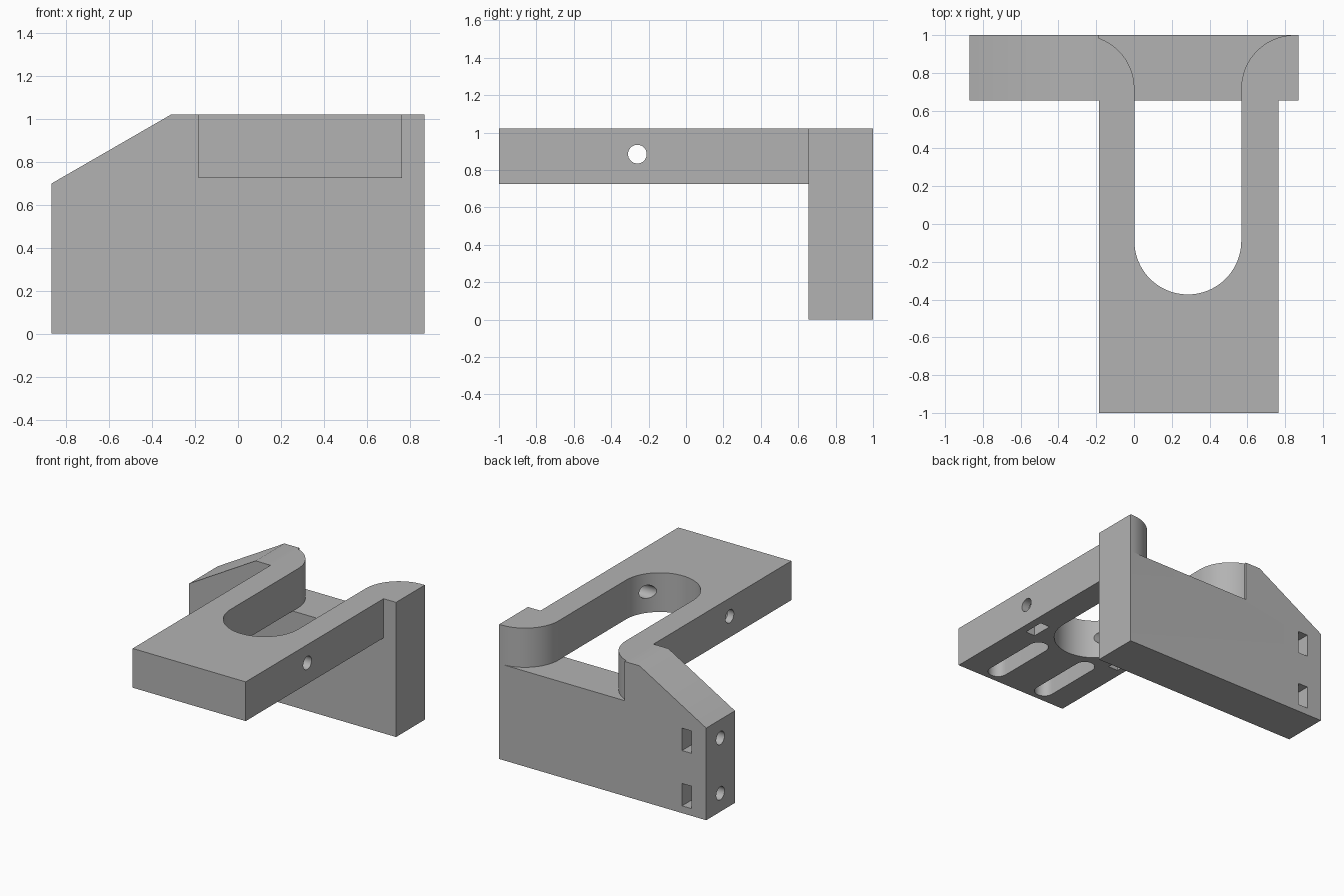
import bpy, bmesh
from math import cos, sin, pi, acos, sqrt, radians

old = bpy.data.objects.get("Cube")
if old:
    bpy.data.objects.remove(old, do_unlink=True)

grey = bpy.data.materials.new("plain_grey")
grey.use_nodes = True
colour = (0.45, 0.45, 0.45, 1)
grey.diffuse_color = colour
grey.node_tree.nodes["Principled BSDF"].inputs["Base Color"].default_value = colour

# Main dimensions
TOP, SHELF = 1.023, 0.725
FRONT_OF_PLATE = 0.655
ARM_L, ARM_R = -0.185, 0.765
MID, R = 0.285, 0.283
FLARE_Y = 1 - R


def prism(name, outline, axis, lo, hi):
    """Extrude a 2D outline along an axis between lo and hi."""
    place = {"X": lambda a, b, t: (t, a, b),
             "Y": lambda a, b, t: (a, t, b),
             "Z": lambda a, b, t: (a, b, t)}[axis]
    bm = bmesh.new()
    ends = [[bm.verts.new(place(a, b, t)) for a, b in outline] for t in (lo, hi)]
    n = len(outline)
    for ring in ends:
        bm.faces.new(ring)
    for i in range(n):
        j = (i + 1) % n
        bm.faces.new((ends[0][i], ends[0][j], ends[1][j], ends[1][i]))
    bmesh.ops.recalc_face_normals(bm, faces=bm.faces)
    mesh = bpy.data.meshes.new(name)
    bm.to_mesh(mesh)
    bm.free()
    mesh.materials.append(grey)
    ob = bpy.data.objects.new(name, mesh)
    bpy.context.collection.objects.link(ob)
    return ob


def arc(cx, cy, r, start, end, n=24):
    return [(cx + r * cos(start + (end - start) * i / n),
             cy + r * sin(start + (end - start) * i / n)) for i in range(n + 1)]


def circle(cx, cy, r):
    return arc(cx, cy, r, 0, 2 * pi, 32)[:-1]


def rect(cx, cy, w, h):
    return [(cx - w / 2, cy - h / 2), (cx + w / 2, cy - h / 2),
            (cx + w / 2, cy + h / 2), (cx - w / 2, cy + h / 2)]


def combine(target, tool, operation):
    """Apply a boolean and remove the tool."""
    mod = target.modifiers.new(operation, "BOOLEAN")
    mod.operation = operation
    mod.solver = "EXACT"
    mod.object = tool
    bpy.ops.object.select_all(action="DESELECT")
    bpy.context.view_layer.objects.active = target
    target.select_set(True)
    bpy.ops.object.modifier_apply(modifier=mod.name)
    bpy.data.objects.remove(tool, do_unlink=True)


# Upright plate with one sloping shoulder, joined to the flat arm
bracket = prism("bracket", [(-0.87, 0), (0.87, 0), (0.87, TOP), (-0.31, TOP), (-0.87, 0.70)],
                "Y", FRONT_OF_PLATE, 1)
arm = prism("arm", [(ARM_L, -1), (ARM_R, -1), (ARM_R, 0.8), (ARM_L, 0.8)], "Z", SHELF, TOP)
combine(bracket, arm, "UNION")

# Long round-ended opening that flares out at the back
left_c, right_c = MID - 2 * R, MID + 2 * R
start = acos((ARM_L - left_c) / R)
opening = [(ARM_L, 1.1)]
opening += arc(left_c, FLARE_Y, R, start, 0)
opening += arc(MID, -0.09, R, pi, 2 * pi, 48)
opening += arc(right_c, FLARE_Y, R, pi, pi / 2)
opening += [(right_c, 1.1)]
combine(bracket, prism("opening_cutter", opening, "Z", SHELF, 1.2), "DIFFERENCE")

# Cross bolt hole through the arm
combine(bracket, prism("arm_hole_cutter", circle(-0.26, 0.885, 0.05), "X", -0.4, 1), "DIFFERENCE")

for side in (-1, 1):
    # Blind round-ended slots under the arm
    x = MID + side * 0.212
    slot = arc(x, -0.45, 0.07, 0, pi) + arc(x, -0.89, 0.07, pi, 2 * pi)
    combine(bracket, prism("slot_cutter", slot, "Z", 0.6, 0.92), "DIFFERENCE")
    # Nut pockets under the arm
    pocket = rect(MID + side * 0.378, -0.26, 0.08, 0.16)
    combine(bracket, prism("arm_pocket_cutter", pocket, "Z", 0.6, 0.965), "DIFFERENCE")

for z in (0.14, 0.56):
    # End bolt holes and rear nut pockets of the plate
    combine(bracket, prism("end_hole_cutter", circle(0.83, z, 0.05), "X", -1, -0.5), "DIFFERENCE")
    combine(bracket, prism("rear_pocket_cutter", rect(-0.707, z, 0.08, 0.17), "Y", 0.745, 1.1), "DIFFERENCE")

bpy.ops.object.select_all(action="DESELECT")
bracket.select_set(True)
bpy.context.view_layer.objects.active = bracket
bpy.ops.object.shade_smooth_by_angle(angle=radians(30))
